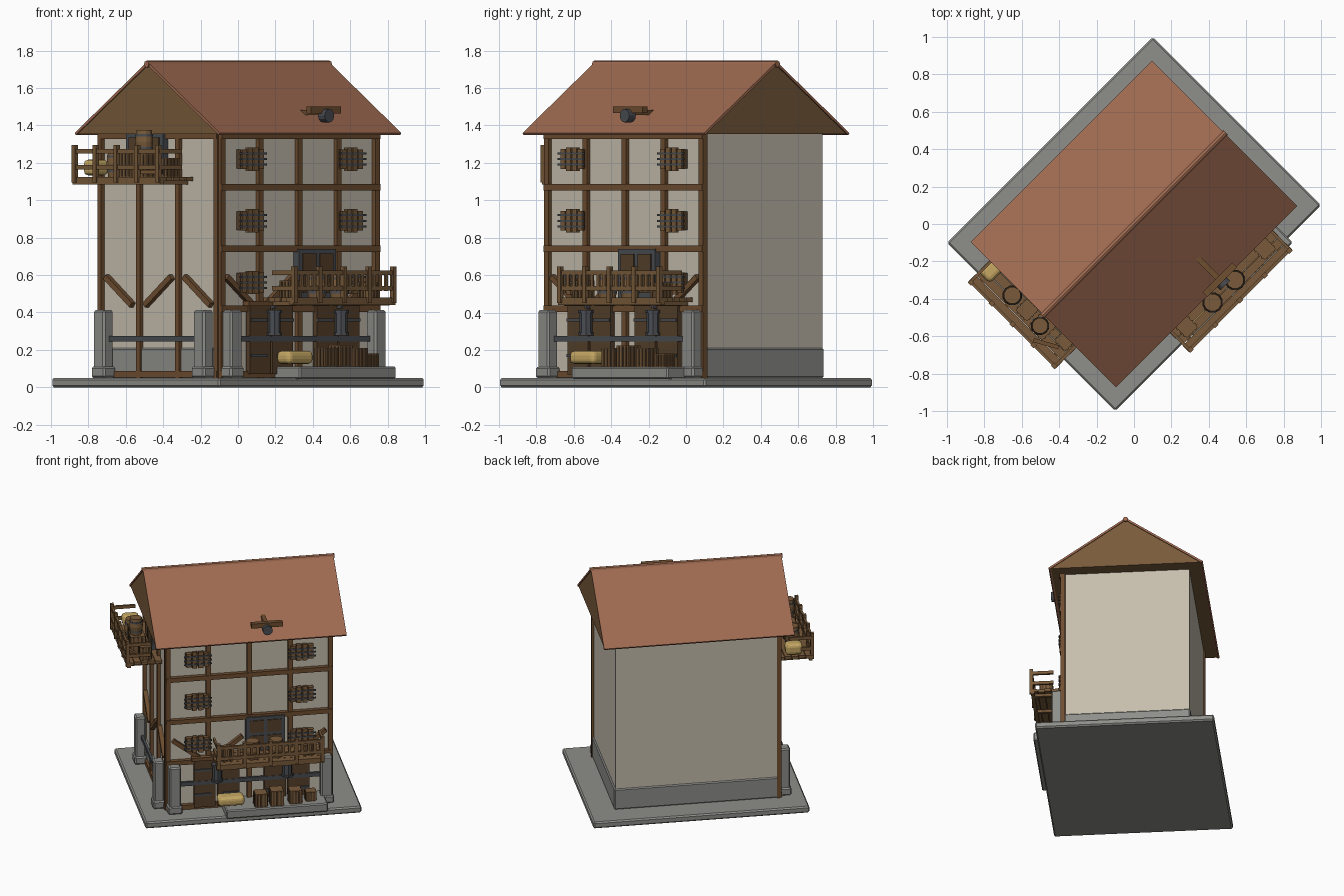
import bpy, bmesh, math
from mathutils import Matrix, Vector

if "Cube" in bpy.data.objects:
    bpy.data.objects.remove(bpy.data.objects["Cube"])

COLS = {"plaster": (198, 190, 174), "roof_tile": (160, 107, 81), "stone": (142, 142, 138),
        "wood": (120, 90, 58), "timber": (110, 78, 48), "dark_wood": (86, 64, 42),
        "iron": (74, 77, 82), "straw": (198, 168, 100)}


def lin(c):
    c /= 255
    return c / 12.92 if c < 0.04045 else ((c + 0.055) / 1.055) ** 2.4


MATS = {}
for n, rgb in COLS.items():
    MATS[n] = bpy.data.materials.new(n)
    MATS[n].diffuse_color = (*[lin(c) for c in rgb], 1)

FRONT, GABLE = math.radians(45), math.radians(-45)   # headings of the two dressed walls


class Part:
    """Collects simple solids of one colour into one object."""
    def __init__(self, name, mat, turn=FRONT):
        self.name, self.mat, self.turn, self.bm = name, mat, turn, bmesh.new()

    def box(self, c, s, ry=0, rz=0):
        m = (Matrix.Translation(c) @ Matrix.Rotation(rz, 4, 'Z') @ Matrix.Rotation(ry, 4, 'Y')
             @ Matrix.Diagonal((*s, 1)))
        bmesh.ops.create_cube(self.bm, size=1, matrix=m)
        return self

    def span(self, x0, x1, y0, y1, z0, z1):
        return self.box(((x0 + x1) / 2, (y0 + y1) / 2, (z0 + z1) / 2), (x1 - x0, y1 - y0, z1 - z0))

    def cyl(self, c, r, h, axis='Z', r2=None, n=12):
        rot = Matrix.Rotation(math.pi / 2, 4, 'X') if axis == 'Y' else (
            Matrix.Rotation(math.pi / 2, 4, 'Y') if axis == 'X' else Matrix())
        bmesh.ops.create_cone(self.bm, cap_ends=True, segments=n, radius1=r,
                              radius2=r if r2 is None else r2, depth=h,
                              matrix=Matrix.Translation(c) @ rot)
        return self

    def done(self, bevel=0, seg=1):
        me = bpy.data.meshes.new(self.name)
        self.bm.to_mesh(me)
        self.bm.free()
        ob = bpy.data.objects.new(self.name, me)
        bpy.context.collection.objects.link(ob)
        me.materials.append(MATS[self.mat])
        ob.rotation_euler.z = self.turn
        if bevel:
            b = ob.modifiers.new("bevel", 'BEVEL')
            b.width, b.segments = bevel, seg
        return ob


# Ground slab, plinth, walls, loading step
Part("ground_slab", "stone").span(-.778, .778, -.636, .636, 0, .05).done(.01)
Part("plinth", "stone").span(-.595, .595, -.445, .453, .05, .21).done(.008)
Part("walls", "plaster").span(-.585, .585, -.447, .445, .06, 1.36).done()
Part("loading_step", "stone").span(-.2, .53, -.67, -.44, .045, .11).done(.008)

# Roof: timber prism with tiled slopes and a ridge cap
g = Part("roof_body", "wood")
ends = [[g.bm.verts.new((x, y, z)) for y, z in ((-.53, 1.355), (.53, 1.355), (0, 1.722))] for x in (-.68, .68)]
a, b = ends
g.bm.faces.new(a[::-1])
g.bm.faces.new(b)
for i in range(3):
    j = (i + 1) % 3
    g.bm.faces.new((a[i], a[j], b[j], b[i]))
bmesh.ops.recalc_face_normals(g.bm, faces=g.bm.faces)
g.done()
t = Part("roof_tiles", "roof_tile")
slope = math.atan2(.378, .545)
length = math.hypot(.378, .545)
for s in (-1, 1):
    m = (Matrix.Translation((0, s * .2725, 1.543)) @ Matrix.Rotation(-s * slope, 4, 'X')
         @ Matrix.Diagonal((1.372, length, .014, 1)))
    bmesh.ops.create_cube(t.bm, size=1, matrix=m)
t.done()
Part("ridge_cap", "roof_tile").cyl((0, 0, 1.728), .018, 1.385, 'X', n=8).done()

# Timber frame on the street wall and the gable wall
f = Part("front_timbers", "timber")
for x in (-.585, -.295, 0, .295, .585):
    f.box((x, -.455, .705), (.034, .034, 1.31))
for z in (.07, .42, .74, 1.07, 1.345):
    f.box((0, -.46, z), (1.2, .036, .034))
f.done()
f = Part("gable_timbers", "timber", GABLE)
for x in (-.44, -.148, .148, .44):
    f.box((x, -.592, .705), (.03, .034, 1.31))
for z in (.07, 1.345):
    f.box((0, -.595, z), (.9, .034, .034))
f.done()

# Diagonal wall braces, alternating in each bay
for turn, y, xs, nm in ((FRONT, -.46, (-.45, -.15, .15, .45), "front_braces"),
                        (GABLE, -.6, (-.297, 0, .297), "gable_braces")):
    p = Part(nm, "timber", turn)
    for i, x in enumerate(xs):
        p.box((x, y, .515), (.25, .03, .03), ry=math.atan2(.145, .19) * (1 if i % 2 == 0 else -1))
    p.done()

# Iron rail around the foot of the walls
Part("front_rail", "iron").box((0, -.487, .26), (1.12, .018, .03)).done()
Part("gable_rail", "iron", GABLE).box((0, -.63, .26), (.8, .018, .03)).done()

# Stone buttress pillars
for turn, y, x, nm in ((FRONT, -.5, .545, "front_pillars"), (GABLE, -.64, .378, "gable_pillars")):
    p = Part(nm, "stone", turn)
    for s in (-1, 1):
        p.box((s * x, y, .235), (.085, .075, .355))
        p.box((s * x, y, .08), (.105, .09, .06))
    p.done(.01)

# Shuttered windows with iron straps
shut, panes, straps = Part("shutters", "wood"), Part("window_boards", "dark_wood"), Part("window_straps", "iron")
for x in (-.375, .375):
    for z in (.56, .89, 1.22):
        panes.box((x, -.465, z), (.17, .03, .10))
        for dx in (-.064, -.022, .022, .064):
            shut.box((x + dx, -.48, z), (.034, .022, .125 if abs(dx) < .05 else .105))
        for dz in (-.03, 0, .03):
            straps.box((x, -.492, z + dz), (.2, .008, .011))
for p in (shut, panes, straps):
    p.done()

# Double ground doors with strap hinges and a lantern
doors, hinges, lamps = Part("ground_doors", "dark_wood"), Part("door_hinges", "iron"), Part("lanterns", "iron")
frames = Part("door_frames", "timber")
for x in (-.24, .265):
    for s in (-1, 1):
        doors.box((x + s * .085, -.478, .255), (.155, .03, .37))
        for z in (.17, .36):
            hinges.box((x + s * .1, -.497, z), (.12, .01, .016))
    frames.box((x, -.48, .448), (.36, .045, .025))
    lamps.cyl((x, -.515, .345), .034, .11, n=8)
    lamps.cyl((x, -.515, .405), .042, .016, n=8)
    lamps.cyl((x, -.515, .285), .042, .016, n=8)
    lamps.box((x, -.495, .43), (.016, .05, .016))
for p in (doors, hinges, lamps, frames):
    p.done()


def balcony(tag, turn, wall, x0, x1, out, z, height, door_h):
    """Deck, railing, brackets and the door behind, in wall coordinates."""
    c = (x0 + x1) / 2
    d = Part(tag + "_deck", "wood", turn)
    n = 5
    w = (out - wall) / n
    for i in range(n):
        d.box((c, -(wall + w * (i + .5)), z - .012), (x1 - x0 - .02 * (i % 2), w * .94, .022))
    d.span(x0, x1, -out, -out + .025, z - .04, z - .002)
    for i in range(4):
        x = x0 + .05 + (x1 - x0 - .1) * i / 3
        d.span(x - .013, x + .013, -out + .01, -wall, z - .042, z - .02)
    d.done()
    r = Part(tag + "_railing", "wood", turn)
    for i in range(5):
        x = x0 + .015 + (x1 - x0 - .03) * i / 4
        r.span(x - .013, x + .013, -out - .01, -out + .014, z - .03, z + height)
    for k in (.3, .8):
        r.span(x0, x1, -out - .004, -out + .012, z + height * k - .012, z + height * k + .012)
        for x in (x0 + .01, x1 - .01):
            r.span(x - .008, x + .008, -out, -wall - .08, z + height * k - .012, z + height * k + .012)
    r.done()
    Part(tag + "_door_frame", "iron", turn).box((c, -wall - .018, z + door_h / 2), (.28, .04, door_h)).done()
    p = Part(tag + "_door_leaves", "dark_wood", turn)
    for s in (-1, 1):
        for k in (.27, .72):
            p.box((c + s * .064, -wall - .04, z + door_h * k), (.1, .008, door_h * .36))
    p.done()


balcony("front_balcony", FRONT, .45, -.276, .502, .69, .48, .165, .26)
balcony("gable_balcony", GABLE, .59, -.41, .25, .84, 1.125, .17, .235)
b = Part("front_balusters", "wood")
for i in range(17):
    b.box((-.25 + i * .0455, -.686, .565), (.02, .01, .1))
b.done()


def barrels(tag, turn, items):
    """Bulging casks with iron hoops, each given as x, y, base z, radius, height."""
    w, h = Part(tag + "_barrels", "wood", turn), Part(tag + "_hoops", "iron", turn)
    for x, y, z, r, t in items:
        w.cyl((x, y, z + t / 4), r * .84, t / 2, r2=r)
        w.cyl((x, y, z + t * .75), r, t / 2, r2=r * .84)
        for k in (.22, .78):
            h.cyl((x, y, z + t * k), r * .96, .012)
    w.done()
    h.done()


def crates(tag, turn, items):
    """Wooden crates with darker corner slats, each given as x, y, base z, width, height."""
    w, e = Part(tag + "_crates", "wood", turn), Part(tag + "_crate_slats", "dark_wood", turn)
    for x, y, z, s, t in items:
        w.box((x, y, z + t / 2), (s, s, t))
        for k in (-.3, 0, .3):
            e.box((x + k * s, y, z + t * .48), (.012, s + .01, t * .94))
            e.box((x, y + k * s, z + t * .48), (s + .01, .012, t * .94))
    w.done()
    e.done()


# Goods on the balconies and the step
barrels("front_balcony", FRONT, [(0, -.594, .48, .056, .13), (.17, -.594, .48, .056, .13)])
crates("front_balcony", FRONT, [(-.19, -.587, .48, .085, .09), (.40, -.587, .48, .085, .08)])
barrels("gable_balcony", GABLE, [(-.19, -.73, 1.125, .054, .14), (.03, -.74, 1.25, .05, .125)])
crates("gable_balcony", GABLE, [(.04, -.735, 1.125, .105, .125), (.18, -.70, 1.125, .08, .1),
                                (-.08, -.73, 1.125, .085, .13)])
crates("step", FRONT, [(.055, -.608, .11, .085, .10), (.17, -.605, .11, .09, .115),
                       (.305, -.594, .11, .085, .10), (.42, -.575, .11, .07, .07)])
Part("gable_plank", "timber", GABLE).box((.12, -.785, 1.15), (.14, .022, .022), rz=.5).done()
Part("step_bale", "straw").box((-.156, -.587, .16), (.19, .105, .07)).done(.025, 3)
Part("gable_bale", "straw", GABLE).box((-.365, -.71, 1.175), (.09, .12, .085)).done(.025, 3)

# Hoist beam and pulley above the street eaves
Part("hoist_beam", "timber").box((.113, -.535, 1.483), (.225, .036, .036)).done()
Part("hoist_pulley", "iron").cyl((.113, -.553, 1.452), .036, .05, 'Y').done()
Part("hoist_arm", "timber").span(.098, .128, -.54, -.36, 1.455, 1.483).done()

for m in bpy.data.materials:
    if m.users and not m.is_grease_pencil:
        m.use_nodes = True
        m.node_tree.nodes["Principled BSDF"].inputs["Base Color"].default_value = m.diffuse_color
